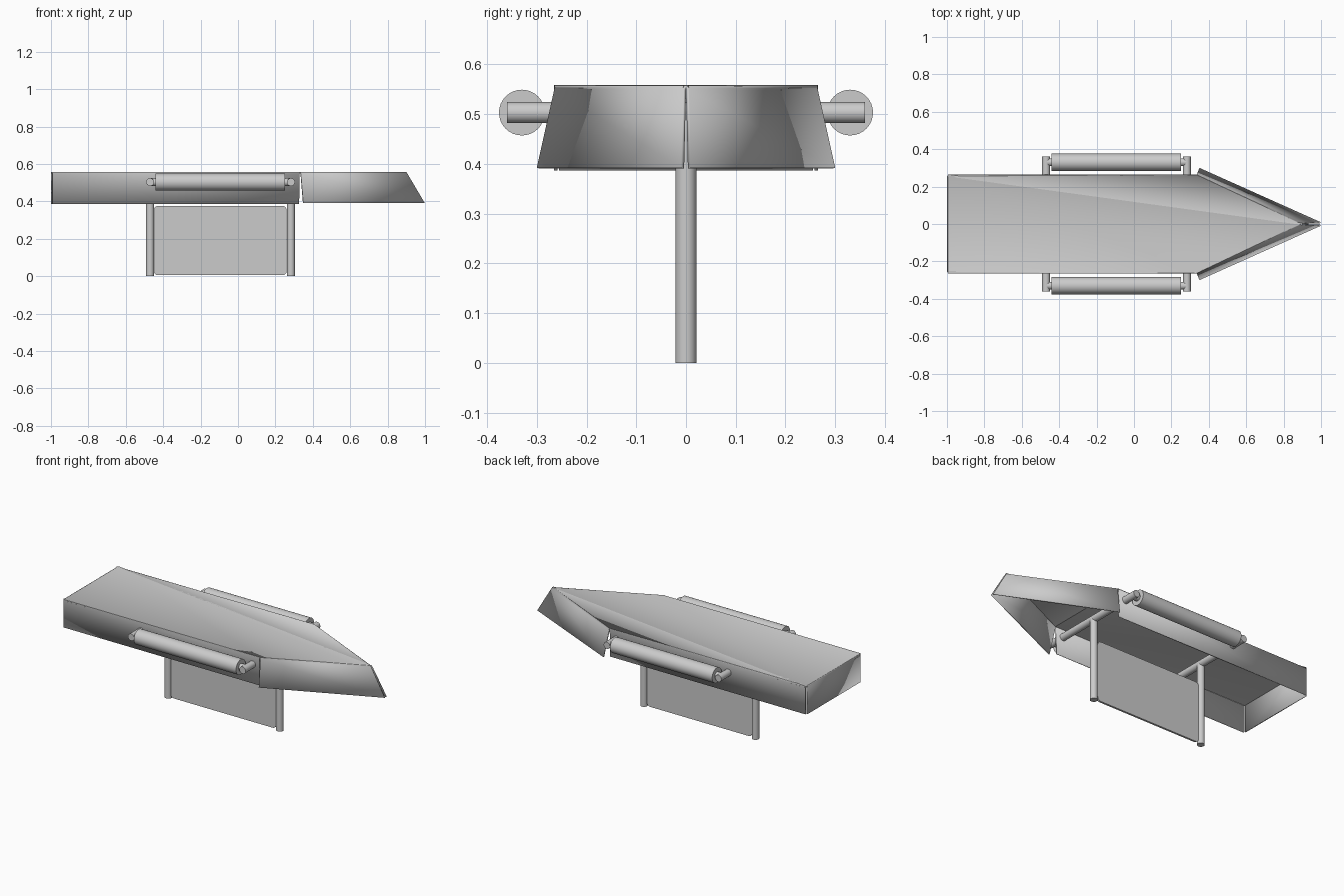
import bpy, bmesh, math
from mathutils import Vector

if "Cube" in bpy.data.objects:
    bpy.data.objects.remove(bpy.data.objects["Cube"])


def smooth(ob):
    bpy.ops.object.select_all(action='DESELECT')
    ob.select_set(True)
    bpy.context.view_layer.objects.active = ob
    bpy.ops.object.shade_smooth_by_angle(angle=math.radians(30))


def rod(name, a, b, r):
    a, b = Vector(a), Vector(b)
    d = b - a
    bpy.ops.mesh.primitive_cylinder_add(vertices=32, radius=r, depth=d.length, location=(a + b) / 2)
    ob = bpy.context.object
    ob.name = name
    ob.rotation_euler = d.to_track_quat('Z', 'Y').to_euler()
    smooth(ob)
    return ob


# Folded sheet hull: deck with separate flaps for sides, bow and stern
TOP, LOW = 0.558, 0.387
bm = bmesh.new()


def flap(a, b, low_a, low_b):
    bm.faces.new([a, bm.verts.new(low_a), bm.verts.new(low_b), b])


deck = [(-0.992, -0.265), (0.330, -0.265), (0.336, -0.263), (0.9, -0.006),
        (0.9, 0.006), (0.336, 0.263), (0.330, 0.265), (-0.992, 0.265),
        (-1, 0.255), (-1, -0.255)]
v = [bm.verts.new((x, y, TOP)) for x, y in deck]
bm.faces.new(v)
flap(v[0], v[1], (-0.992, -0.265, LOW), (0.327, -0.265, LOW))
flap(v[2], v[3], (0.350, -0.300, 0.392), (0.998, -0.010, 0.392))
flap(v[4], v[5], (0.998, 0.010, 0.392), (0.350, 0.300, 0.392))
flap(v[6], v[7], (0.327, 0.265, LOW), (-0.992, 0.265, LOW))
flap(v[8], v[9], (-1, 0.255, LOW), (-1, -0.255, LOW))
bmesh.ops.recalc_face_normals(bm, faces=bm.faces)
bm.faces.ensure_lookup_table()
if bm.faces[0].normal.z < 0:
    bmesh.ops.reverse_faces(bm, faces=bm.faces)
folds = [e for e in bm.edges if len(e.link_faces) == 2]
bmesh.ops.bevel(bm, geom=folds, offset=0.010, segments=4, profile=0.5, affect='EDGES')
me = bpy.data.meshes.new("hull_shell")
bm.to_mesh(me)
bm.free()
hull = bpy.data.objects.new("hull_shell", me)
bpy.context.collection.objects.link(hull)
sol = hull.modifiers.new("thickness", 'SOLIDIFY')
sol.thickness = 0.007
sol.offset = -1
smooth(hull)

# Posts and crossbars
for label, x in (("rear", -0.47), ("front", 0.283)):
    rod(label + "_post", (x, 0, 0), (x, 0, 0.503), 0.021)
    rod(label + "_crossbar", (x, -0.36, 0.503), (x, 0.36, 0.503), 0.021)

# Side rollers on axles
for label, y in (("right", -0.33), ("left", 0.33)):
    rod(label + "_roller", (-0.44, y, 0.503), (0.25, y, 0.503), 0.046)
    rod(label + "_axle", (-0.47, y, 0.503), (0.283, y, 0.503), 0.021)

# Keel panel with rounded corners
bm = bmesh.new()
bmesh.ops.create_cube(bm, size=1)
bmesh.ops.scale(bm, vec=(0.71, 0.012, 0.37), verts=bm.verts)
bmesh.ops.translate(bm, vec=(-0.095, 0, 0.19), verts=bm.verts)
corners = [e for e in bm.edges if abs(e.verts[0].co.y - e.verts[1].co.y) > 0.001]
bmesh.ops.bevel(bm, geom=corners, offset=0.022, segments=5, profile=0.5, affect='EDGES')
me = bpy.data.meshes.new("keel_panel")
bm.to_mesh(me)
bm.free()
panel = bpy.data.objects.new("keel_panel", me)
bpy.context.collection.objects.link(panel)
smooth(panel)
